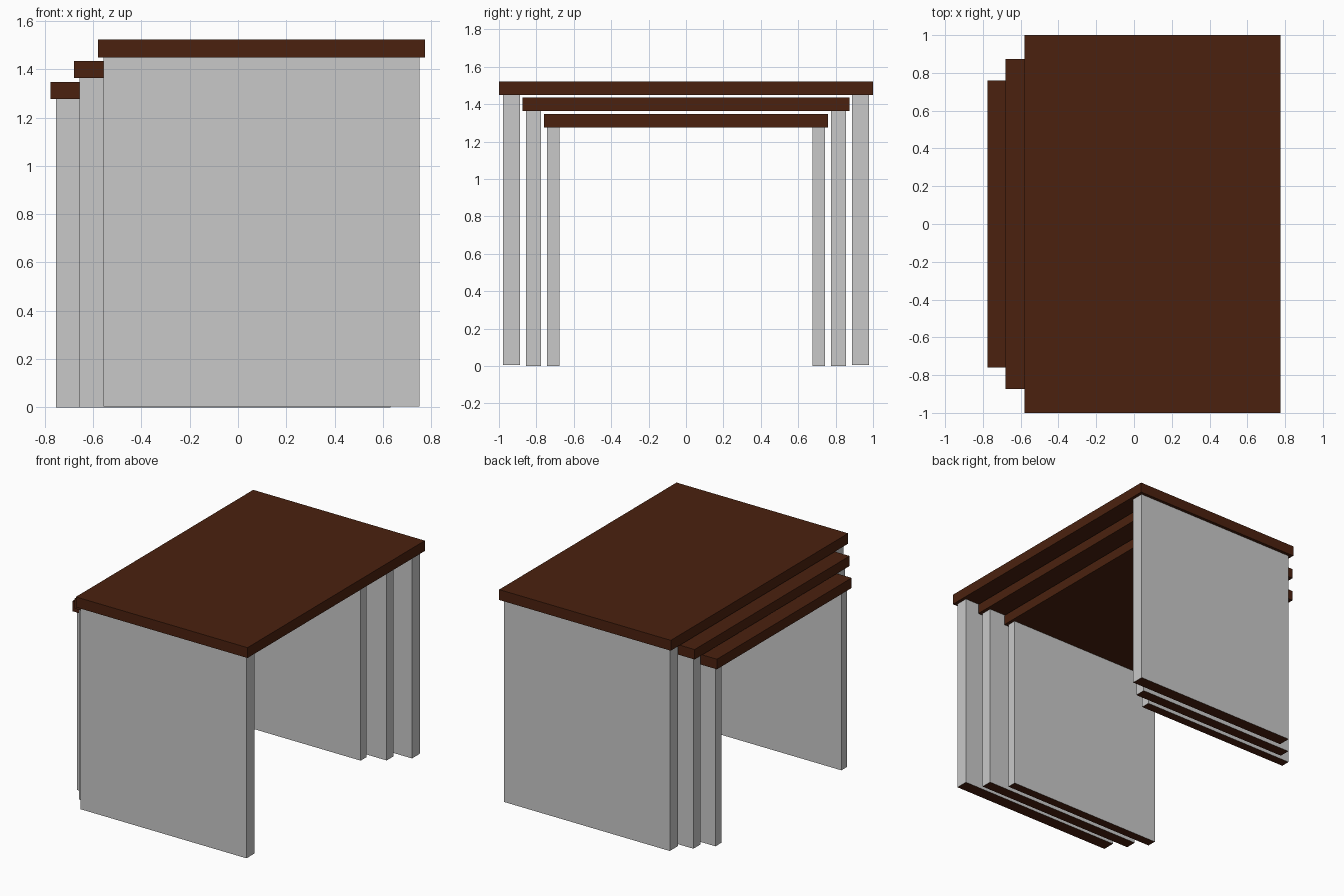
import bpy
import bmesh

if "Cube" in bpy.data.objects:
    bpy.data.objects.remove(bpy.data.objects["Cube"])


def material(name, color):
    m = bpy.data.materials.new(name)
    m.diffuse_color = (*color, 1.0)
    m.use_nodes = True
    m.node_tree.nodes["Principled BSDF"].inputs["Base Color"].default_value = m.diffuse_color
    return m


BROWN = material("dark brown wood", (0.07, 0.0152, 0.0046))
GREY = material("light grey", (0.584, 0.584, 0.584))


def box(name, x, y, z, mats):
    """Box from (min, max) ranges; a second material goes on the bottom face."""
    bm = bmesh.new()
    bmesh.ops.create_cube(bm, size=1)
    for v in bm.verts:
        v.co = [r[0] if c < 0 else r[1] for c, r in zip(v.co, (x, y, z))]
    bm.normal_update()
    if len(mats) > 1:
        for f in bm.faces:
            f.material_index = int(f.normal.z < -0.5)
    mesh = bpy.data.meshes.new(name)
    bm.to_mesh(mesh)
    bm.free()
    for m in mats:
        mesh.materials.append(m)
    obj = bpy.data.objects.new(name, mesh)
    bpy.context.collection.objects.link(obj)
    return obj


# Nesting tables: top x range, half width, top z range, leg y range, leg base z
tables = {
    "large": ((-0.58, 0.775), 1.0, (1.448, 1.522), (0.888, 0.978), 0.004),
    "medium": ((-0.68, 0.654), 0.874, (1.364, 1.435), (0.776, 0.855), 0.0),
    "small": ((-0.776, 0.518), 0.76, (1.276, 1.348), (0.677, 0.743), 0.0),
}

for size, (x, half, z, leg, base) in tables.items():
    # Table top
    box(size + "_table_top", x, (-half, half), z, [BROWN])
    # Panel legs at both ends, slightly inset, with brown undersides
    leg_x = (x[0] + 0.023, x[1] - 0.023)
    box(size + "_back_panel_leg", leg_x, leg, (base, z[0]), [GREY, BROWN])
    box(size + "_front_panel_leg", leg_x, (-leg[1], -leg[0]), (base, z[0]), [GREY, BROWN])
